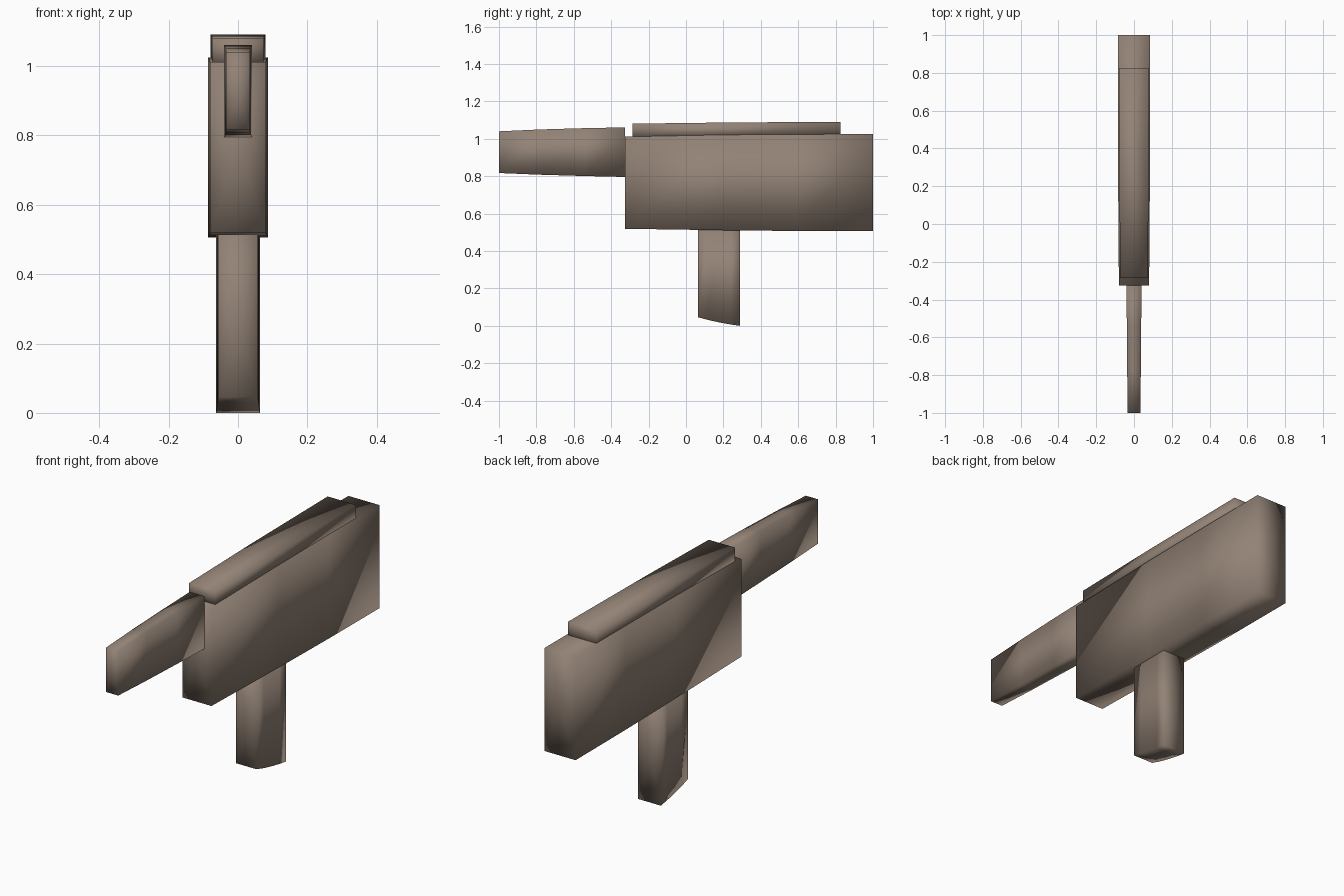
import bpy, bmesh

if "Cube" in bpy.data.objects:
    bpy.data.objects.remove(bpy.data.objects["Cube"])

mat = bpy.data.materials.new("brown")
mat.diffuse_color = (0.29, 0.225, 0.18, 1)
mat.use_nodes = True
mat.node_tree.nodes["Principled BSDF"].inputs["Base Color"].default_value = mat.diffuse_color


def loft(name, sections):
    """Four-sided tube along y; each section is (y, half width, bottom, top)."""
    bm = bmesh.new()
    rings = []
    for y, w, lo, hi in sections:
        rings.append([bm.verts.new(p) for p in
                      ((-w, y, lo), (w, y, lo), (w, y, hi), (-w, y, hi))])
    for a, b in zip(rings, rings[1:]):
        for i in range(4):
            j = (i + 1) % 4
            bm.faces.new((a[i], a[j], b[j], b[i]))
    # fan end caps around a centre point
    caps = [bm.faces.new(rings[0]), bm.faces.new(rings[-1])]
    bmesh.ops.poke(bm, faces=caps)
    bmesh.ops.recalc_face_normals(bm, faces=bm.faces)
    for f in bm.faces:
        f.smooth = True
    me = bpy.data.meshes.new(name)
    bm.to_mesh(me)
    bm.free()
    me.materials.append(mat)
    ob = bpy.data.objects.new(name, me)
    bpy.context.collection.objects.link(ob)
    return ob


# main housing
loft("body", [(-0.325, 0.08, 0.519, 1.011), (0.2, 0.084, 0.511, 1.021),
              (0.6, 0.086, 0.507, 1.024), (1.0, 0.086, 0.506, 1.025)])

# raised rail on top
loft("top_slide", [(-0.285, 0.073, 1.008, 1.081), (0.2, 0.077, 1.008, 1.087),
                   (0.825, 0.079, 1.008, 1.091)])

# tapered barrel
loft("barrel", [(-1.0, 0.034, 0.817, 1.04), (-0.78, 0.036, 0.808, 1.05),
                (-0.54, 0.038, 0.801, 1.057), (-0.325, 0.04, 0.796, 1.061)])

# handle with curved lower edge
loft("grip", [(0.065, 0.056, 0.046, 0.515), (0.12, 0.059, 0.031, 0.515),
              (0.18, 0.061, 0.018, 0.515), (0.24, 0.062, 0.007, 0.515),
              (0.29, 0.063, 0.0, 0.515)])
